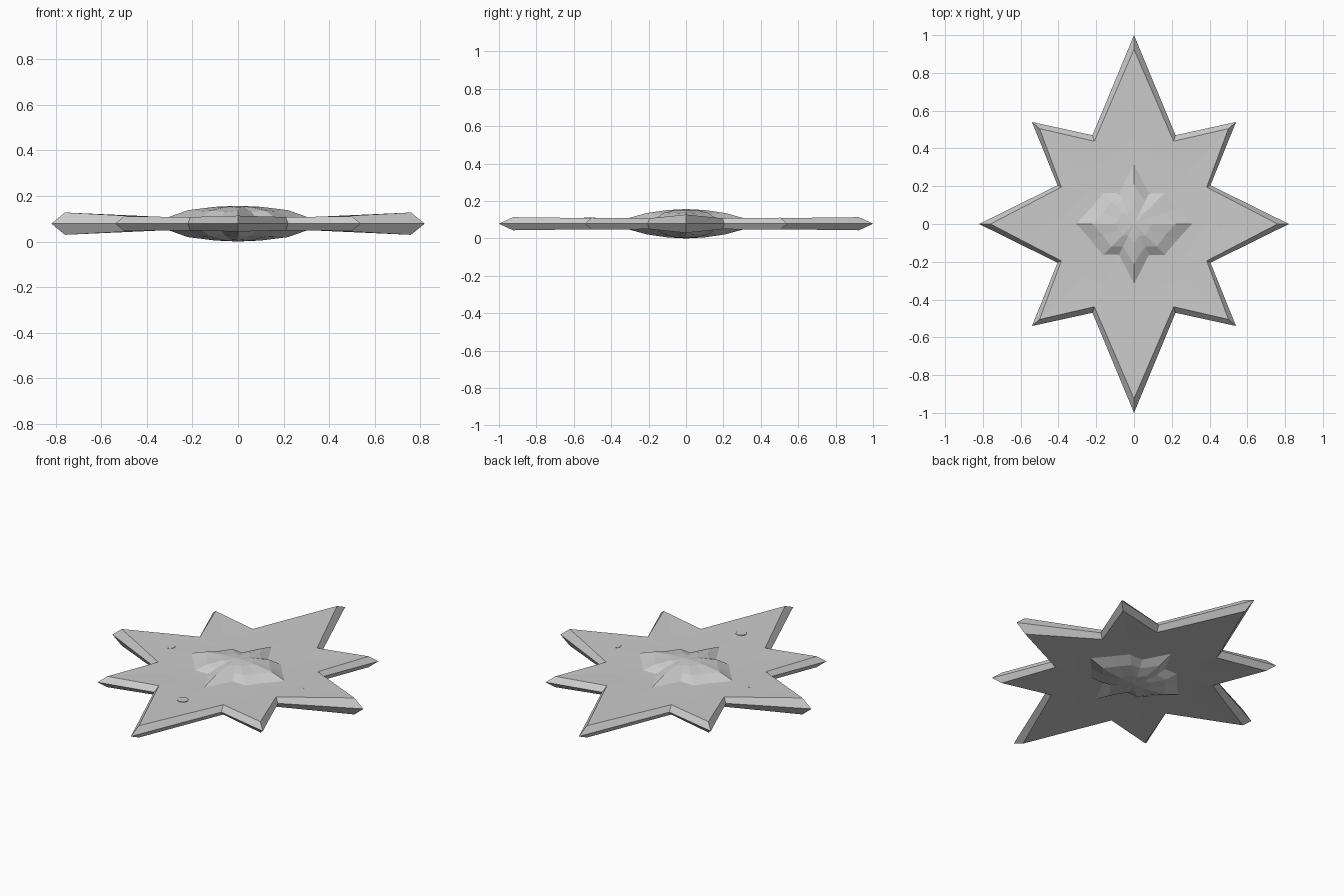
import bpy, bmesh

if "Cube" in bpy.data.objects:
    bpy.data.objects.remove(bpy.data.objects["Cube"])

MID = 0.0785  # height of the symmetry plane


def full_ring(q):
    """Mirror a quadrant profile (from +x axis to +y axis) into a closed ring."""
    half = q + [(-x, y, z) for x, y, z in reversed(q[:-1])]
    return half + [(x, -y, z) for x, y, z in reversed(half[1:-1])]


def star_solid(name, quads, apex):
    """Loft rings from the rim inwards to an apex, on both sides of MID."""
    bm = bmesh.new()
    rings = [full_ring(q) for q in quads]
    n = len(rings[0])

    def add(ring, s):
        return [bm.verts.new((x, y, MID + s * z)) for x, y, z in ring]

    # a rim at z = 0 is shared by both halves
    shared = add(rings[0], 1) if rings[0][0][2] == 0 else None
    rims = []
    for s in (1, -1):
        loops = [shared or add(rings[0], s)] + [add(r, s) for r in rings[1:]]
        rims.append(loops[0])
        top = bm.verts.new((0, 0, MID + s * apex))
        for a, b in zip(loops, loops[1:]):
            for i in range(n):
                j = (i + 1) % n
                bm.faces.new((a[i], a[j], b[j], b[i]))
        for i in range(n):
            bm.faces.new((loops[-1][i], loops[-1][(i + 1) % n], top))
    if not shared:
        for i in range(n):
            j = (i + 1) % n
            bm.faces.new((rims[1][i], rims[1][j], rims[0][j], rims[0][i]))
    bmesh.ops.recalc_face_normals(bm, faces=bm.faces[:])
    me = bpy.data.meshes.new(name)
    bm.to_mesh(me)
    bm.free()
    ob = bpy.data.objects.new(name, me)
    bpy.context.collection.objects.link(ob)
    return ob


# Eight-pointed plate: sharp rim, bevelled edge, nearly flat faces
rim = [(.82, 0, 0), (.405, .205, 0), (.54, .54, 0), (.22, .47, 0), (0, 1, 0)]
face = [(.76, 0, .049), (.385, .195, .029), (.50, .505, .032),
        (.21, .438, .029), (0, .925, .035)]
core = [(.40, 0, .029), (.25, .17, .026), (.28, .28, .026),
        (.16, .32, .026), (0, .45, .029)]
star_solid("star_plate", [rim, face, core], .026)

# Faceted raised star boss on both sides
edge = [(.33, 0, .02), (.243, .09, .02), (.172, .172, .02),
        (.085, .172, .02), (0, .345, .02)]
shoulder = [(.22, 0, .059), (.165, .06, .055), (.12, .12, .057),
            (.058, .12, .052), (0, .21, .057)]
crown = [(.10, 0, .074), (.08, .03, .073), (.06, .06, .073),
         (.03, .06, .071), (0, .10, .073)]
star_solid("star_boss", [edge, shoulder, crown], .0785)

# Small flush studs on three arms
for i, (x, y) in enumerate([(-.445, 0), (.46, 0), (0, -.515)]):
    bpy.ops.mesh.primitive_cylinder_add(vertices=8, radius=.031, depth=.03,
                                        location=(x, y, MID + .018))
    bpy.context.object.name = f"stud_{i + 1}"
